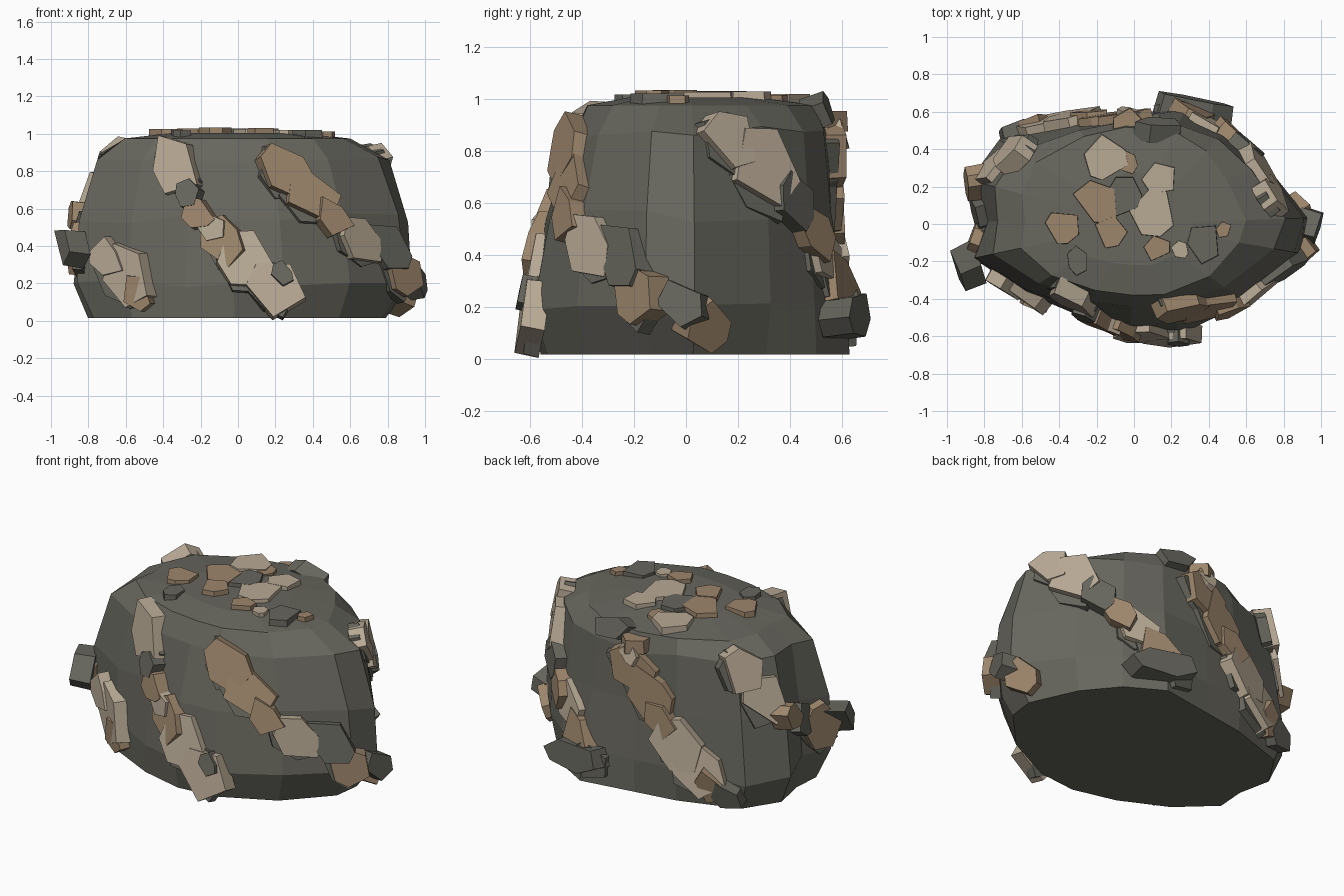
import bpy, bmesh, math, random
from mathutils import Vector
from mathutils.bvhtree import BVHTree

if "Cube" in bpy.data.objects:
    bpy.data.objects.remove(bpy.data.objects["Cube"])

random.seed(5)


def material(name, rgb):
    m = bpy.data.materials.new(name)
    m.diffuse_color = (*rgb, 1)
    m.use_nodes = True
    m.node_tree.nodes["Principled BSDF"].inputs["Base Color"].default_value = m.diffuse_color
    return m


MATS = {"D": material("dark stone", (0.135, 0.133, 0.111)),
        "T": material("tan stone", (0.48, 0.40, 0.30)),
        "B": material("brown stone", (0.34, 0.24, 0.15))}
NAMES = {"D": "dark_slab", "T": "tan_slab", "B": "brown_slab"}


def finish(bm, name, key):
    bmesh.ops.recalc_face_normals(bm, faces=bm.faces)
    mesh = bpy.data.meshes.new(name)
    bm.to_mesh(mesh)
    mesh.materials.append(MATS[key])
    ob = bpy.data.objects.new(name, mesh)
    bpy.context.collection.objects.link(ob)
    return ob


# Boulder body: stacked rings of radii at uneven angles
ANGLES = [2, 25, 45, 66, 95, 120, 148, 165, 179, 192, 212, 240, 268, 293, 325, 350]
RINGS = [
    (0.015, [.79, .73, .71, .69, .58, .62, .79, .83, .76, .79, .67, .57, .56, .58, .66, .78]),
    (0.20, [.93, .77, .70, .67, .58, .64, .85, .91, .80, .88, .69, .57, .59, .64, .73, .91]),
    (0.55, [.91, .75, .67, .61, .56, .61, .79, .87, .78, .87, .67, .53, .54, .57, .68, .87]),
    (0.87, [.81, .69, .64, .58, .55, .58, .73, .77, .73, .77, .60, .48, .44, .47, .59, .76]),
    (0.975, [.60, .55, .55, .54, .52, .54, .62, .62, .58, .62, .52, .41, .38, .41, .49, .57]),
    (1.005, [.32, .30, .30, .30, .28, .28, .33, .34, .34, .36, .32, .24, .22, .24, .28, .30]),
]
bm = bmesh.new()
rows = []
for z, radii in RINGS:
    row = []
    for a, r in zip(ANGLES, radii):
        t = math.radians(a)
        dz = random.uniform(-.025, .025) if 0.1 < z < 0.9 else 0
        row.append(bm.verts.new((r * math.cos(t), r * math.sin(t), z + dz)))
    rows.append(row)
n = len(ANGLES)
for lo, hi in zip(rows, rows[1:]):
    for i in range(n):
        j = (i + 1) % n
        bm.faces.new((lo[i], lo[j], hi[j], hi[i]))
bm.faces.new(rows[0][::-1])
bm.faces.new(rows[-1])
finish(bm, "boulder_body", "D")
tree = BVHTree.FromBMesh(bm)


def slab(center, normal, along, length, width, depth, key, sides=6):
    """Irregular flat stone, sunk into the body along its normal."""
    across = normal.cross(along).normalized()
    along = across.cross(normal).normalized()
    bm = bmesh.new()
    phase = random.uniform(0, math.tau)
    base, top = [], []
    for i in range(sides):
        a = phase + math.tau * (i + random.uniform(-.25, .25)) / sides
        k = random.uniform(.9, 1.25)
        p = along * (length * k * math.cos(a)) + across * (width * k * math.sin(a))
        base.append(bm.verts.new(center + p * 1.05 - normal * 0.05))
        top.append(bm.verts.new(center + p + normal * depth))
    bm.faces.new(base[::-1])
    bm.faces.new(top)
    for i in range(sides):
        j = (i + 1) % sides
        bm.faces.new((base[i], base[j], top[j], top[i]))
    for v in bm.verts:  # keep every stone above the ground
        v.co.z = max(v.co.z, 0.003)
    finish(bm, NAMES[key], key)


# Diagonal bands of slabs around the sides: angle, height, size, colour
BANDS = [
    # front left band
    [(230, .83, .15, "T"), (240, .67, .07, "D"), (247, .56, .09, "B"), (256, .49, .08, "T"),
     (263, .43, .12, "B"), (275, .31, .15, "T"), (289, .19, .15, "T"), (292, .24, .06, "D")],
    # front right band
    [(301, .80, .14, "B"), (311, .66, .15, "B"), (319, .54, .10, "B"), (331, .44, .13, "T"),
     (343, .39, .13, "D"), (348, .25, .12, "B"), (4, .13, .10, "B"), (359, .21, .09, "D")],
    # right side band
    [(13, .84, .12, "T"), (23, .73, .16, "T"), (33, .60, .10, "D"), (43, .49, .10, "B"),
     (52, .40, .12, "T"), (62, .28, .12, "B"), (70, .17, .11, "D")],
    # back band
    [(96, .77, .15, "B"), (93, .86, .06, "T"), (105, .63, .15, "B"), (113, .51, .10, "B"),
     (121, .39, .15, "T"), (131, .26, .16, "T"), (137, .17, .09, "B"), (143, .12, .08, "D")],
    # left side band
    [(150, .85, .13, "T"), (158, .67, .14, "T"), (165, .56, .08, "B"), (175, .47, .11, "D"),
     (187, .37, .13, "B"), (203, .33, .10, "T"), (211, .24, .16, "T"), (217, .15, .09, "B")],
]
UP = Vector((0, 0, 1))
for band in BANDS:
    for deg, z, size, key in band:
        t = math.radians(deg)
        ray = Vector((math.cos(t), math.sin(t), 0))
        hit, nrm, _, _ = tree.ray_cast(ray * 2 + UP * z, -ray)
        if nrm.dot(ray) < 0:
            nrm = -nrm
        tilt = Vector([random.uniform(-.06, .06) for _ in range(3)])
        nrm = (nrm + tilt).normalized()
        right = UP.cross(nrm).normalized()
        along = right * 0.64 - nrm.cross(right) * 0.77
        if size > .11 and key != "D":  # thin dark backing stone, lower edge of the band
            side = nrm.cross(along).normalized()
            side = side if side.z < 0 else -side
            slab(hit + side * .03, nrm, along, size * 1.1, size * .8, .012, "D", 6)
        depth = .065 if size <= .1 else random.uniform(.04, .055)
        slab(hit, nrm, along, size * 1.12, size * .85, depth, key, random.choice((5, 6)))

# Jutting stones: left end wedge, back foot, back rim
slab(Vector((-.88, -.22, .41)), Vector((-.9, -.4, .1)).normalized(), Vector((.3, -.6, -.7)),
     .14, .07, .07, "D", 4)
slab(Vector((.32, .60, .16)), Vector((.2, .97, .1)).normalized(), Vector((1, -.2, -.2)),
     .20, .09, .07, "D", 6)
slab(Vector((.14, .50, .95)), Vector((.1, .9, .35)).normalized(), Vector((1, 0, -.2)),
     .15, .06, .05, "D", 5)

# Low scatter of flat stones on the top: x, y, size, colour
TOP = [(-.15, .35, .13, "T"), (-.03, .33, .06, "B"), (.14, .24, .10, "T"), (-.19, .12, .12, "B"),
       (-.05, .15, .11, "D"), (.10, .05, .13, "T"), (-.38, -.02, .10, "B"), (-.12, -.04, .09, "B"),
       (.13, -.13, .07, "B"), (.25, -.14, .05, "T"), (.37, -.10, .10, "D"), (.48, -.03, .05, "B"),
       (-.30, -.20, .07, "D"), (-.03, .53, .09, "B")]
for x, y, size, key in TOP:
    hit = tree.ray_cast(Vector((x, y, 2)), -UP)[0]
    if hit is None:
        continue
    a = random.uniform(0, math.tau)
    slab(hit, UP, Vector((math.cos(a), math.sin(a), 0)), size, size * .85,
         random.uniform(.015, .03), key, random.choice((5, 5, 6)))
